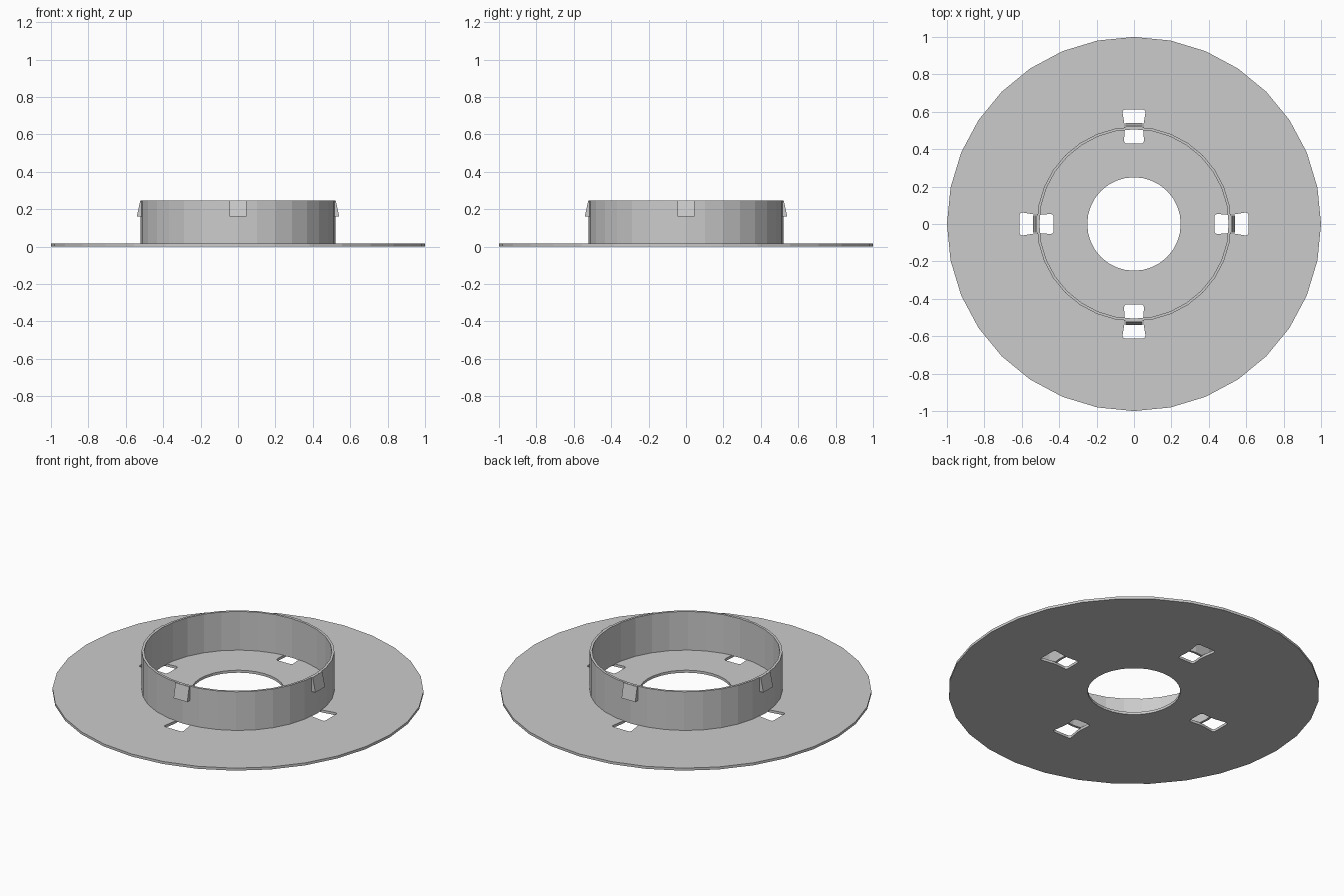
import bpy, bmesh, math
from mathutils import Vector, Matrix

if "Cube" in bpy.data.objects:
    bpy.data.objects.remove(bpy.data.objects["Cube"])

grey = bpy.data.materials.new("light_grey")
grey.diffuse_color = (0.6, 0.6, 0.6, 1)
grey.use_nodes = True
grey.node_tree.nodes["Principled BSDF"].inputs["Base Color"].default_value = grey.diffuse_color


def circle(r, n=32):
    return [Vector((r * math.cos(2 * math.pi * i / n), r * math.sin(2 * math.pi * i / n))) for i in range(n)]


def rounded(pts, r, steps=4):
    """Round each corner of a polygon with a small curve."""
    out = []
    for i, p in enumerate(pts):
        a = p + (pts[i - 1] - p).normalized() * r
        b = p + (pts[(i + 1) % len(pts)] - p).normalized() * r
        for k in range(steps + 1):
            t = k / steps
            out.append(a * (1 - t) ** 2 + p * 2 * t * (1 - t) + b * t * t)
    return out


def slab(name, loops, z0, z1):
    """Flat plate from an outer outline and hole outlines."""
    cu = bpy.data.curves.new(name, 'CURVE')
    cu.dimensions = '2D'
    cu.fill_mode = 'BOTH'
    cu.extrude = (z1 - z0) / 2
    for loop in loops:
        s = cu.splines.new('POLY')
        s.points.add(len(loop) - 1)
        for pt, p in zip(s.points, loop):
            pt.co = (p.x, p.y, 0, 1)
        s.use_cyclic_u = True
    tmp = bpy.data.objects.new(name + "_outline", cu)
    bpy.context.collection.objects.link(tmp)
    dg = bpy.context.evaluated_depsgraph_get()
    me = bpy.data.meshes.new_from_object(tmp.evaluated_get(dg))
    bpy.data.objects.remove(tmp)
    bm = bmesh.new()
    bm.from_mesh(me)
    bmesh.ops.translate(bm, verts=bm.verts, vec=(0, 0, (z0 + z1) / 2))
    return finish(name, bm)


def finish(name, bm):
    bmesh.ops.remove_doubles(bm, verts=bm.verts, dist=1e-5)
    bmesh.ops.recalc_face_normals(bm, faces=bm.faces)
    for f in bm.faces:
        f.smooth = False
        f.material_index = 0
    me = bpy.data.meshes.new(name)
    bm.to_mesh(me)
    bm.free()
    me.materials.append(grey)
    ob = bpy.data.objects.new(name, me)
    bpy.context.collection.objects.link(ob)
    return ob


# base disc with central hole and four waisted slots
half = [(0.43, 0.055), (0.515, 0.048), (0.612, 0.064)]
slot = rounded([Vector((x, -y)) for x, y in half] + [Vector(p) for p in reversed(half)], 0.02)
slots = [[Matrix.Rotation(k * math.pi / 2, 2) @ p for p in slot] for k in range(4)]
slab("base_disc", [circle(1.0), circle(0.25)] + slots, 0.0, 0.015)

# upright collar
slab("collar", [circle(0.52), circle(0.506)], 0.0125, 0.245)

# four wedge-shaped snap clips near the collar rim
profile = [(0.51, 0.16), (0.541, 0.16), (0.523, 0.2445), (0.51, 0.2445)]
for k in range(4):
    bm = bmesh.new()
    a, b = [[bm.verts.new((r, y, z)) for r, z in profile] for y in (-0.045, 0.045)]
    bm.faces.new(a)
    bm.faces.new(b)
    for i in range(4):
        j = (i + 1) % 4
        bm.faces.new((a[i], a[j], b[j], b[i]))
    bm.transform(Matrix.Rotation(k * math.pi / 2, 4, 'Z'))
    finish("snap_clip_%d" % (k + 1), bm)
